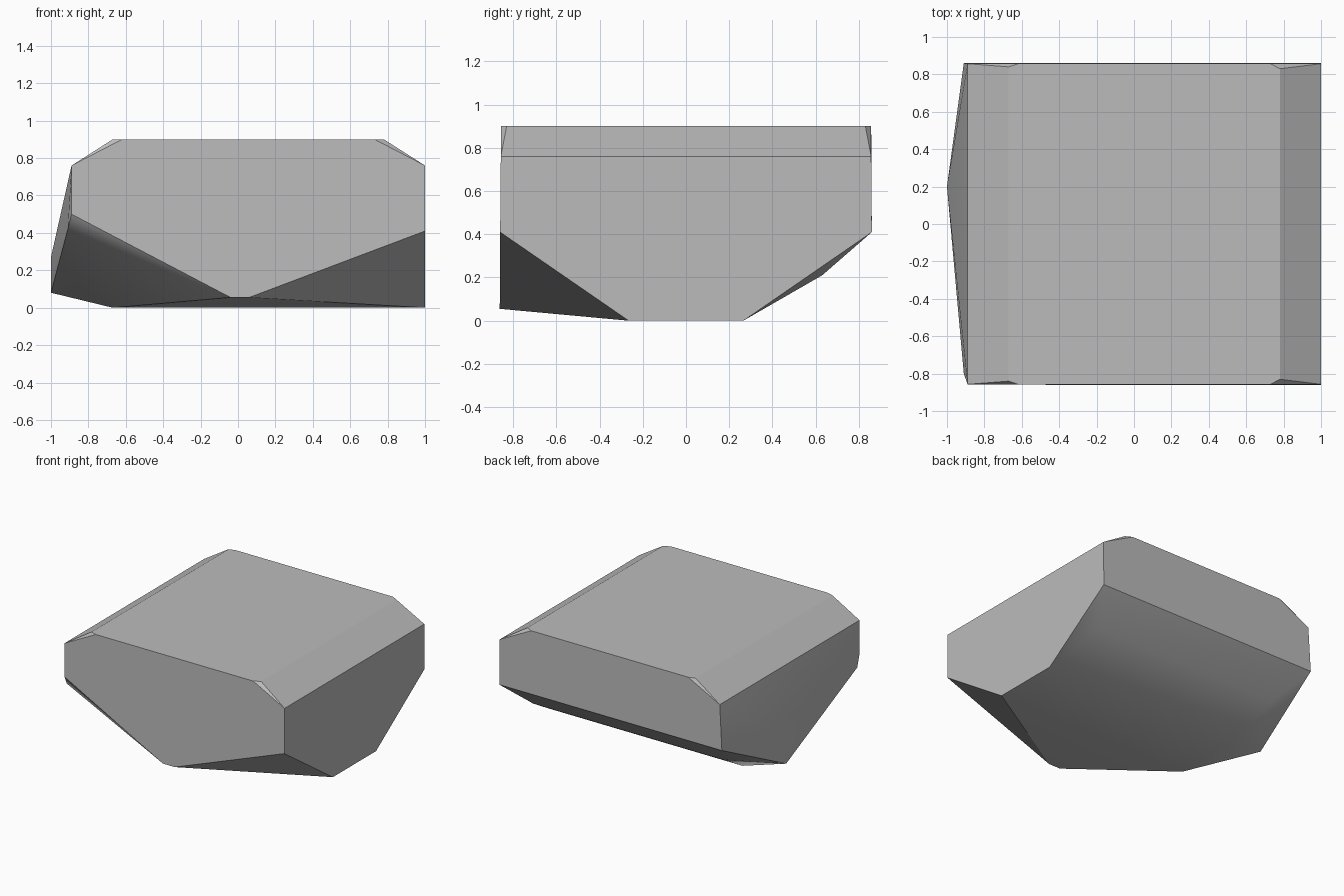
import bpy
import bmesh
import math

default = bpy.data.objects.get("Cube")
if default:
    bpy.data.objects.remove(default, do_unlink=True)

stone = bpy.data.materials.new("grey stone")
stone.use_nodes = True
GREY = (0.5, 0.5, 0.5, 1)
stone.diffuse_color = GREY
stone.node_tree.nodes["Principled BSDF"].inputs["Base Color"].default_value = GREY

# Corners that are the same at the front and the back: x, half depth, z
mirrored = [
    (0.73, 0.857, 0.9), (0.78, 0.83, 0.9),       # chipped top corners
    (-0.62, 0.857, 0.9), (-0.67, 0.84, 0.9),
    (1, 0.857, 0.76), (-0.89, 0.857, 0.76),      # shoulders
    (1, 0.86, 0.41),                             # lower flank
    (1, 0.265, 0), (-0.67, 0.265, 0),            # base
]
corners = [(x, side * y, z) for x, y, z in mirrored for side in (-1, 1)]

# Uneven corners
corners += [
    (0.06, -0.862, 0.055), (-0.04, -0.862, 0.055),   # front toe
    (-0.89, -0.857, 0.5), (-0.91, -0.8, 0.42),       # front edge of the bulge
    (-1, 0.2, 0.27), (-1, 0.2, 0.08),                # side bulge
    (-0.91, 0.86, 0.41),                             # back edge of the bulge
    (0.87, 0.63, 0.21), (-0.75, 0.63, 0.21),         # ridge under the back
]

# Wrap the corners in a faceted boulder
bm = bmesh.new()
for co in corners:
    bm.verts.new(co)
hull = bmesh.ops.convex_hull(bm, input=bm.verts)
loose = [v for v in bm.verts if not v.link_faces]
bmesh.ops.delete(bm, geom=loose, context="VERTS")
bmesh.ops.dissolve_limit(bm, angle_limit=math.radians(1),
                         verts=bm.verts, edges=bm.edges)
bmesh.ops.recalc_face_normals(bm, faces=bm.faces)

mesh = bpy.data.meshes.new("boulder")
bm.to_mesh(mesh)
bm.free()
mesh.materials.append(stone)
boulder = bpy.data.objects.new("boulder", mesh)
bpy.context.collection.objects.link(boulder)

# Soften only the shallow edges
bpy.ops.object.select_all(action="DESELECT")
boulder.select_set(True)
bpy.context.view_layer.objects.active = boulder
bpy.ops.object.shade_smooth_by_angle(angle=math.radians(31))
weighted = boulder.modifiers.new("even shading", "WEIGHTED_NORMAL")
weighted.keep_sharp = True
